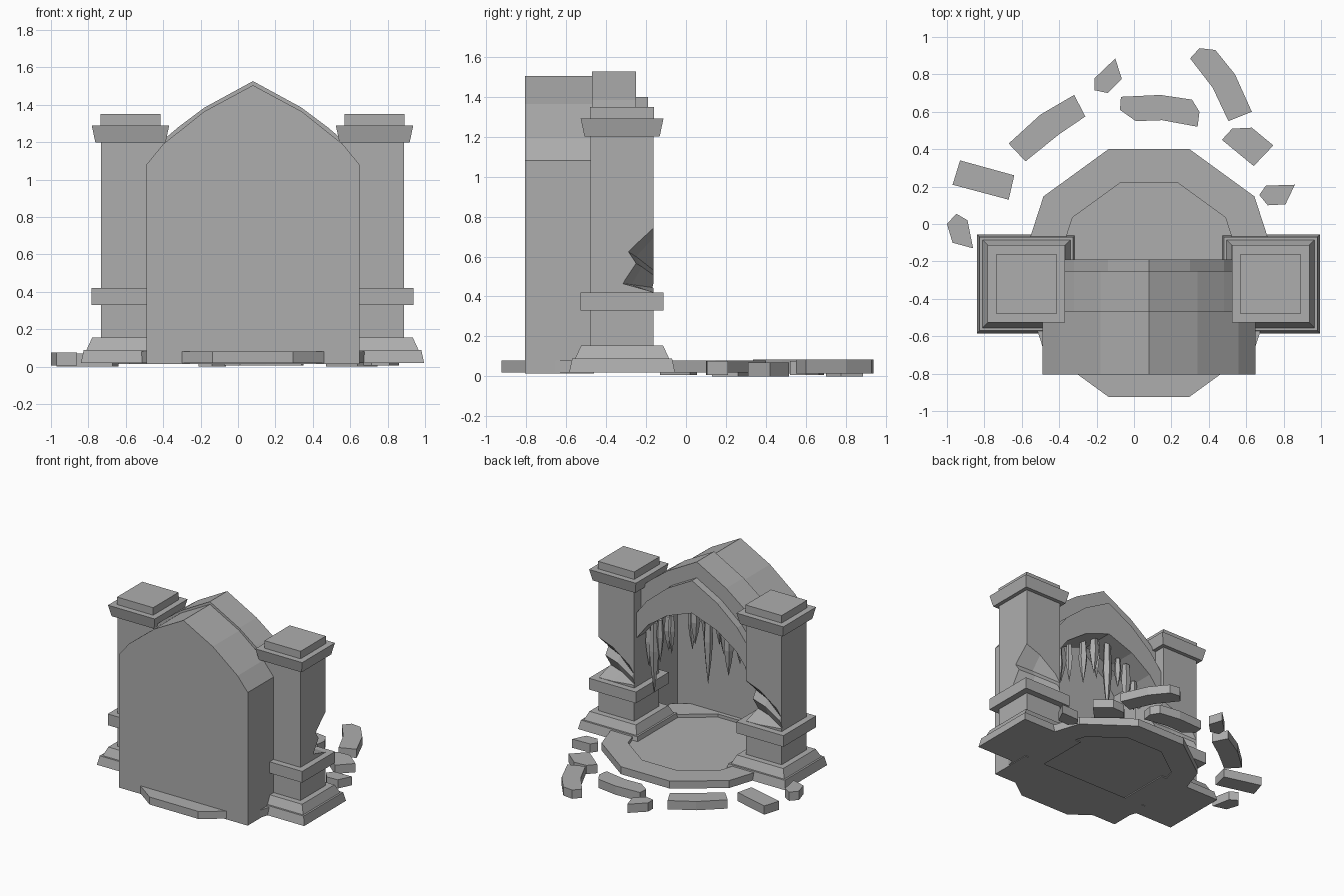
import bpy, bmesh, random
from math import pi, sin, cos

random.seed(4)
if "Cube" in bpy.data.objects:
    bpy.data.objects.remove(bpy.data.objects["Cube"])

stone = bpy.data.materials.new("grey stone")
stone.use_nodes = True
stone.diffuse_color = (0.42, 0.42, 0.42, 1)
stone.node_tree.nodes["Principled BSDF"].inputs["Base Color"].default_value = (0.42, 0.42, 0.42, 1)

CX = 0.08                       # middle of the archway
PILLAR_Y = -0.32
PILLAR_X = (-0.575, 0.73)


def finish(name, bm):
    bmesh.ops.recalc_face_normals(bm, faces=bm.faces)
    mesh = bpy.data.meshes.new(name)
    bm.to_mesh(mesh)
    bm.free()
    mesh.materials.append(stone)
    obj = bpy.data.objects.new(name, mesh)
    bpy.context.collection.objects.link(obj)
    return obj


def loft(name, rings, closed=False):
    """Join rings of equal length; cap the ends, or close into a loop."""
    bm = bmesh.new()
    loops = [[bm.verts.new(p) for p in ring] for ring in rings]
    pairs = list(zip(loops, loops[1:]))
    if closed:
        pairs.append((loops[-1], loops[0]))
    else:
        bm.faces.new(loops[0])
        bm.faces.new(loops[-1])
    for a, b in pairs:
        for i in range(len(a)):
            j = (i + 1) % len(a)
            bm.faces.new((a[i], a[j], b[j], b[i]))
    return finish(name, bm)


def square(half, z):
    return [(sx * half, sy * half, z) for sx, sy in ((-1, -1), (1, -1), (1, 1), (-1, 1))]


def decagon(radius, z):
    return [(CX + radius * cos(i * pi / 5), -0.262 + radius * sin(i * pi / 5), z) for i in range(10)]


def mirror_profile(half):
    """Profile from the middle outwards, mirrored about the archway."""
    return [(CX - x, z) for x, z in reversed(half)] + [(CX + x, z) for x, z in half if x > 0]


def at_y(profile, y):
    return [(x, y, z) for x, z in profile]


# Round platform: raised rim and sunken floor
loft("platform_rim", [decagon(0.697, 0.02), decagon(0.697, 0.08),
                      decagon(0.505, 0.08), decagon(0.505, 0.02)], closed=True)
loft("platform_floor", [decagon(0.506, 0.03), decagon(0.506, 0.055)])

# Hollow gabled chamber, open towards the arch
outer = mirror_profile([(0, 1.505), (0.26, 1.365), (0.48, 1.19), (0.57, 1.08), (0.57, 0.015)])
inner = mirror_profile([(0, 1.47), (0.245, 1.34), (0.46, 1.17), (0.54, 1.07), (0.54, 0.015)])
loft("chamber_shell", [at_y(outer, -0.805), at_y(outer, -0.46),
                       at_y(inner, -0.46), at_y(inner, -0.775)])


# Stepped pointed arch between the pillars
def arch(name, top, under, back, front):
    ring = mirror_profile(top) + mirror_profile(under)[::-1]
    loft(name, [at_y(ring, back), at_y(ring, front)])


band_top = [(0, 1.40), (0.22, 1.28), (0.40, 1.13), (0.5, 1.0)]
arch("arch_outer", [(0, 1.527), (0.26, 1.385), (0.40, 1.28), (0.5, 1.195)],
     [(0, 1.33), (0.22, 1.21), (0.40, 1.07), (0.5, 0.94)], -0.47, -0.25)
arch("arch_inner", band_top,
     [(0, 1.14), (0.22, 1.06), (0.39, 0.94), (0.5, 0.8)], -0.45, -0.19)

# Pillar parts, built around the pillar's own axis
parts = [
    loft("pillar_base", [square(0.265, 0.02), square(0.25, 0.09)]),
    loft("pillar_plinth", [square(0.235, 0.09), square(0.205, 0.155)]),
    loft("pillar_collar", [square(0.208, 0.33), square(0.208, 0.42)]),
    loft("pillar_cap", [square(0.188, 1.2), square(0.207, 1.29)]),
    loft("pillar_top", [square(0.16, 1.29), square(0.16, 1.35)]),
]
shaft = loft("pillar_shaft", [square(0.158, 0.15), square(0.158, 1.2)])

# Broken corner of the shaft: jagged wedge, deepest on the outer side
notch = [(0.2, 0.421), (0.15, 0.421), (-0.01, 0.465), (0.06, 0.57), (0.02, 0.63), (0.15, 0.75), (0.2, 0.8)]


def notch_ring(x, depth, shrink):
    return [(x, 0.2 - (0.2 - y) * depth, 0.422 + (z - 0.421) * shrink) for y, z in notch]


cutter = loft("notch_cutter", [notch_ring(0.2, 1.0, 1.0), notch_ring(0.03, 0.72, 0.85),
                               notch_ring(-0.17, 0.2, 0.5)])
cutter.hide_render = True
cut = shaft.modifiers.new("broken_corner", 'BOOLEAN')
cut.object = cutter
cut.operation = 'DIFFERENCE'
cut.solver = 'EXACT'
bpy.context.view_layer.objects.active = shaft
bpy.ops.object.modifier_apply(modifier=cut.name)
bpy.data.objects.remove(cutter)
parts.append(shaft)

# Place one pillar on each side
for part in parts:
    twin = part.copy()
    bpy.context.collection.objects.link(twin)
    for obj, x, side in ((part, PILLAR_X[0], "right_"), (twin, PILLAR_X[1], "left_")):
        obj.location = (x, PILLAR_Y, 0)
        obj.name = side + part.name.removeprefix("right_")


# Hanging spikes below the arch
def spike(x, y, top, length, radius):
    def ring(scale, drop):
        return [(x + radius * scale * cos(k * pi * 0.4 + x * 9),
                 y + radius * scale * sin(k * pi * 0.4 + x * 9), top - length * drop) for k in range(5)]
    loft("hanging_spike", [ring(0.7, 0), ring(1, 0.4), ring(0.6, 0.7), ring(0.04, 1)])


for start, count, step in ((-0.29, 9, 0.06), (0.35, 5, 0.05)):
    for i in range(count):
        x = start + i * step
        top = 1.17 - 0.62 * abs(x - CX)
        length = random.uniform(0.2, 0.36) + (0.22 if i == count // 2 + 1 else 0)
        spike(x, random.uniform(-0.36, -0.28), top, length, random.uniform(0.025, 0.04))

# Loose paving stones around the platform
stones = [
    [(-.97, .21), (-.93, .34), (-.64, .26), (-.67, .13)],
    [(-1, 0), (-.95, .055), (-.89, .02), (-.86, -.13), (-.97, -.1)],
    [(-.67, .43), (-.5, .585), (-.32, .69), (-.26, .575), (-.4, .48), (-.58, .335)],
    [(-.21, .78), (-.1, .885), (-.065, .775), (-.14, .7), (-.21, .715)],
    [(-.07, .68), (.14, .69), (.31, .665), (.35, .6), (.34, .52), (.15, .555), (.01, .55), (-.075, .61)],
    [(.3, .885), (.35, .94), (.435, .93), (.54, .8), (.63, .6), (.505, .55), (.42, .73)],
    [(.47, .45), (.525, .51), (.63, .515), (.745, .42), (.64, .31)],
    [(.67, .155), (.705, .205), (.86, .21), (.81, .105), (.715, .1)],
]
for i, outline in enumerate(stones):
    low = (i % 3) * 0.007
    loft("paving_stone", [[(x, y, z) for x, y in outline] for z in (low, low + 0.07)])
